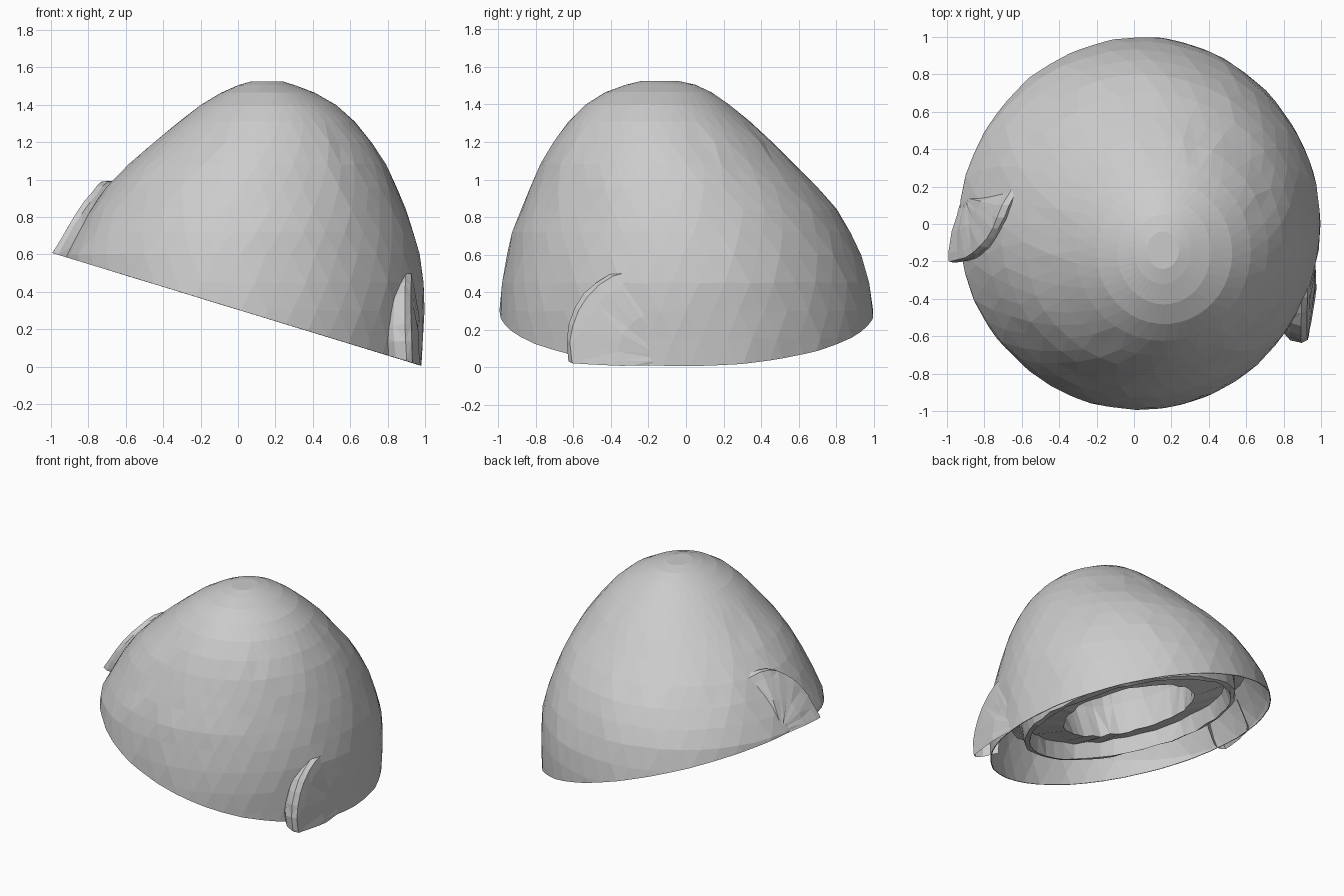
import bpy, bmesh, math, random
from mathutils import Vector

if "Cube" in bpy.data.objects:
    bpy.data.objects.remove(bpy.data.objects["Cube"])

random.seed(4)
CUT_CO, CUT_NO = Vector((0, 0, 0.305)), Vector((0.305, 0, 1)).normalized()


def skin(name, rows, closed=True, cap=False, thick=0.0, jitter=0.0, calm_z=9.0):
    """Join rows of points with faces, then trim along the sloping rim plane."""
    bm = bmesh.new()
    grid = []
    for row in rows:
        line = []
        for p in row:
            j = jitter if p[2] < calm_z else 0.0
            line.append(bm.verts.new(Vector(p) + Vector([random.uniform(-j, j) for _ in range(3)])))
        grid.append(line)
    n = len(grid[0])
    for a, b in zip(grid, grid[1:]):
        for i in range(n if closed else n - 1):
            j = (i + 1) % n
            bm.faces.new((a[i], a[j], b[j], b[i]))
    if cap:
        bm.faces.new(grid[-1])
    bmesh.ops.remove_doubles(bm, verts=bm.verts, dist=0.0005)
    bmesh.ops.triangulate(bm, faces=bm.faces)
    bmesh.ops.bisect_plane(bm, geom=bm.verts[:] + bm.edges[:] + bm.faces[:],
                           plane_co=CUT_CO, plane_no=CUT_NO, clear_inner=True)
    bmesh.ops.recalc_face_normals(bm, faces=bm.faces)
    me = bpy.data.meshes.new(name)
    bm.to_mesh(me)
    bm.free()
    ob = bpy.data.objects.new(name, me)
    bpy.context.collection.objects.link(ob)
    if thick:
        m = ob.modifiers.new("thickness", 'SOLIDIFY')
        m.thickness, m.offset = thick, -1
    return ob


# Outer dome: height, left, right, front, back extents of each level
LEVELS = [(-0.05, -0.97, 0.98, -1.0, 1.0), (0.15, -0.97, 0.99, -1.0, 1.005),
          (0.30, -0.97, 0.995, -0.995, 1.0), (0.45, -0.96, 0.995, -0.98, 0.975),
          (0.60, -0.935, 0.97, -0.955, 0.93), (0.72, -0.87, 0.935, -0.925, 0.875),
          (0.84, -0.79, 0.895, -0.88, 0.80), (0.96, -0.705, 0.85, -0.83, 0.70),
          (1.08, -0.585, 0.79, -0.775, 0.58), (1.20, -0.445, 0.715, -0.705, 0.46),
          (1.31, -0.315, 0.625, -0.625, 0.34), (1.40, -0.20, 0.525, -0.535, 0.23),
          (1.465, -0.09, 0.41, -0.43, 0.135), (1.505, 0.0, 0.305, -0.32, 0.05),
          (1.525, 0.07, 0.24, -0.24, -0.04)]
SEG = 44
rows = []
for k, (z, xl, xr, yf, yb) in enumerate(LEVELS):
    rows.append([((xl + xr) / 2 + (xr - xl) / 2 * math.cos(a),
                  (yf + yb) / 2 + (yb - yf) / 2 * math.sin(a), z)
                 for a in [2 * math.pi * (i + 0.5 * (k % 2)) / SEG for i in range(SEG)]])
skin("outer_dome", rows, cap=True, thick=0.006, jitter=0.004, calm_z=1.25)

# Inner liner: recessed rim, wide ledge and cavity, following the sloping opening
TILT, LEAN = Vector((0.957, 0, -0.292)), Vector((0.1, -0.1, 1))
LINER = [(0.84, 0.25), (0.76, 0.24), (0.745, 0.09), (0.71, 0.08), (0.69, 0.20),
         (0.46, 0.15), (0.50, 0.40), (0.42, 0.70), (0.22, 0.93), (0.03, 1.02)]
rows = []
for r, d in LINER:
    rows.append([Vector((0.02, 0, 0.30)) + LEAN * d
                 + r * (math.cos(a) * TILT + math.sin(a) * Vector((0, 1, 0)))
                 for a in [2 * math.pi * i / SEG for i in range(SEG)]])
skin("inner_liner", rows, cap=True, jitter=0.008)


def side_flap(name, centre, fwd, up, out, sink, last, fade_from, drop):
    """Raised rounded flap with a stepped front edge that fades into the dome."""
    c, u, v, n = Vector(centre), Vector(fwd), Vector(up), Vector(out)
    angles = [math.radians(-30 + (last + 30) * i / 14) for i in range(15)]
    rows = []
    for r, h in ((0.86, -sink), (0.98, -sink * 0.55), (1.0, -0.03), (0.96, 0.0),
                 (0.84, 0.005), (0.5, 0.015), (0.2, 0.0), (0.0, -0.015)):
        row = []
        for a in angles:
            fade = min(1.3, max(0.0, (math.degrees(a) - fade_from) / 30))
            row.append(c + r * (math.cos(a) * u + math.sin(a) * v) + n * (h - drop * fade * min(1, r * 2)))
        rows.append(row)
    return skin(name, rows, closed=False, jitter=0.004)


# Side flaps
side_flap("right_flap", (0.975, -0.08, 0.03), (-0.04, -0.55, 0), (-0.035, -0.1, 0.52),
          (1, -0.1, 0.08), 0.17, 118, 72, 0.06)
side_flap("left_flap", (-0.925, 0.14, 0.60), (-0.075, -0.35, 0), (0.225, -0.03, 0.415),
          (-0.86, -0.1, 0.5), 0.15, 120, 84, 0.09)
